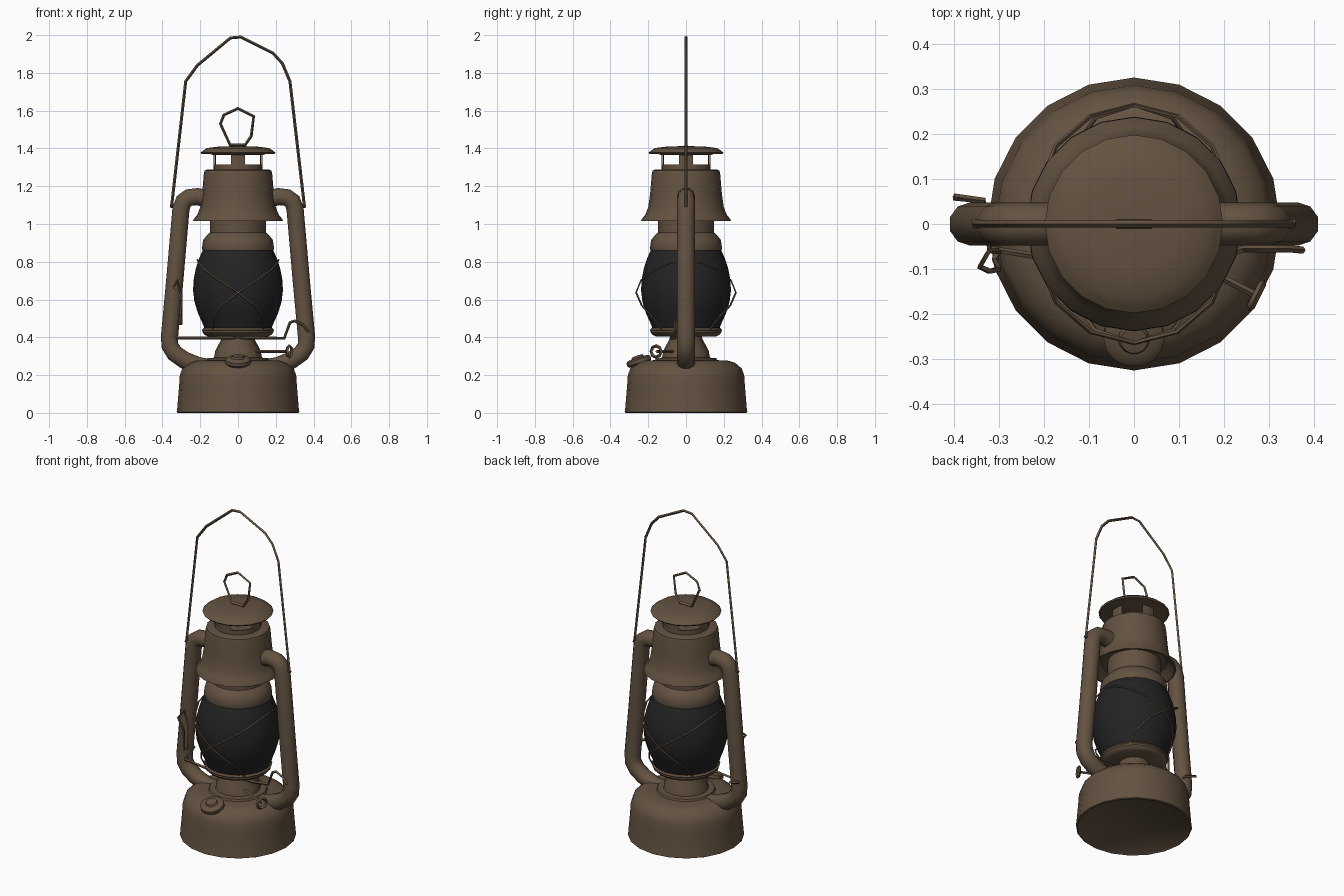
import bpy, bmesh, math
from mathutils import Matrix, Vector


def material(name, rgb):
    m = bpy.data.materials.new(name)
    m.diffuse_color = (*rgb, 1)
    return m


BROWN = material("aged brown metal", (0.125, 0.085, 0.052))
BLACK = material("dark glass", (0.017, 0.017, 0.018))


def finish(ob, mat, angle=35):
    ob.data.materials.clear()
    ob.data.materials.append(mat)
    bpy.ops.object.select_all(action='DESELECT')
    ob.select_set(True)
    bpy.context.view_layer.objects.active = ob
    bpy.ops.object.shade_smooth_by_angle(angle=math.radians(angle))
    return ob


def lathe(name, profile, mat=BROWN, seg=20, start=0.0, sweep=360.0, matrix=None):
    """Revolve (radius, z) points about z."""
    bm = bmesh.new()
    vs = [bm.verts.new((r * math.cos(math.radians(start)), r * math.sin(math.radians(start)), z))
          for r, z in profile]
    es = [bm.edges.new(p) for p in zip(vs, vs[1:])]
    bmesh.ops.spin(bm, geom=vs + es, cent=(0, 0, 0), axis=(0, 0, 1),
                   angle=math.radians(sweep), steps=seg, use_duplicate=False)
    bmesh.ops.remove_doubles(bm, verts=bm.verts, dist=1e-4)
    bmesh.ops.recalc_face_normals(bm, faces=bm.faces)
    if matrix:
        bm.transform(matrix)
    me = bpy.data.meshes.new(name)
    bm.to_mesh(me)
    bm.free()
    ob = bpy.data.objects.new(name, me)
    bpy.context.collection.objects.link(ob)
    return finish(ob, mat)


def tube(name, points, radius, res=0, closed=False):
    """Round rod swept along a list of points."""
    cu = bpy.data.curves.new(name, 'CURVE')
    cu.dimensions = '3D'
    cu.bevel_depth = radius
    cu.bevel_resolution = res
    cu.use_fill_caps = True
    sp = cu.splines.new('POLY')
    sp.points.add(len(points) - 1)
    for p, c in zip(sp.points, points):
        p.co = (*c, 1)
    sp.use_cyclic_u = closed
    ob = bpy.data.objects.new(name, cu)
    bpy.context.collection.objects.link(ob)
    bpy.ops.object.select_all(action='DESELECT')
    ob.select_set(True)
    bpy.context.view_layer.objects.active = ob
    bpy.ops.object.convert(target='MESH')
    return finish(bpy.context.view_layer.objects.active, BROWN, 50)


# Fuel tank with dished bottom
lathe("fuel_tank", [(0, 0.02), (0.31, 0.006), (0.318, 0), (0.325, 0.004), (0.322, 0.02),
                    (0.312, 0.14), (0.308, 0.2), (0.295, 0.235), (0.26, 0.265), (0.22, 0.277),
                    (0.165, 0.279), (0.16, 0.29), (0.13, 0.292), (0, 0.292)])

# Burner cone and gallery plate under the globe
lathe("burner", [(0.128, 0.285), (0.12, 0.33), (0.085, 0.395), (0.085, 0.42)], seg=16)
lathe("globe_plate", [(0, 0.405), (0.16, 0.405), (0.175, 0.412), (0.187, 0.425),
                      (0.187, 0.435), (0.172, 0.445), (0, 0.445)])

# Glass globe
lathe("globe", [(0, 0.43), (0.172, 0.43), (0.186, 0.47), (0.213, 0.53), (0.231, 0.59),
                (0.238, 0.65), (0.234, 0.71), (0.222, 0.77), (0.205, 0.82), (0.187, 0.86),
                (0, 0.86)], BLACK)

# Collar, inner chimney and flared hood
lathe("collar", [(0, 0.857), (0.187, 0.857), (0.191, 0.87), (0.185, 0.915), (0.165, 0.94),
                 (0.148, 0.955), (0.148, 1.1)])
lathe("hood", [(0.148, 1.06), (0.185, 1.06), (0.228, 1.015), (0.237, 1.017), (0.235, 1.025),
               (0.215, 1.05), (0.2, 1.09), (0.19, 1.16), (0.181, 1.265), (0.177, 1.282),
               (0.165, 1.288), (0.13, 1.288), (0.13, 1.315), (0.122, 1.315), (0.122, 1.295), (0, 1.295)])

# Vent posts and cap
for i, side in enumerate(("right", "back", "left", "front")):
    lathe("vent_post_" + side, [(0.13, 1.31), (0.13, 1.375), (0.123, 1.375), (0.123, 1.31)],
          seg=3, start=i * 90 - 17, sweep=34)
lathe("cap", [(0, 1.365), (0.13, 1.365), (0.15, 1.372), (0.192, 1.37), (0.198, 1.378),
              (0.185, 1.388), (0.165, 1.402), (0.1, 1.41), (0, 1.413)])

# Lifting ring on the cap
tube("cap_tab", [(-0.04, 0, 1.417), (0.04, 0, 1.417)], 0.01)
tube("cap_ring", [(x, 0, z) for x, z in
                  ((-0.04, 1.415), (-0.093, 1.53), (-0.075, 1.577), (0, 1.612),
                   (0.083, 1.57), (0.07, 1.465), (0.035, 1.415))], 0.008, closed=True)

# Carrying bail
tube("bail", [(x, 0, z) for x, z in
              ((-0.352, 1.09), (-0.277, 1.755), (-0.215, 1.84), (-0.04, 1.985), (0.015, 1.99),
               (0.185, 1.905), (0.235, 1.85), (0.275, 1.755), (0.352, 1.09))], 0.008)

# Side air tubes
for s, side in ((-1, "left"), (1, "right")):
    tube("air_tube_" + side, [(s * x, 0, z) for x, z in
         ((0.15, 1.13), (0.215, 1.145), (0.26, 1.14), (0.288, 1.12), (0.302, 1.08),
          (0.335, 0.7), (0.363, 0.4), (0.36, 0.355), (0.335, 0.315), (0.285, 0.28),
          (0.21, 0.25), (0.15, 0.24))], 0.048, 3)
    # Pivot ear holding the bail end
    tube("bail_pivot_" + side, [(s * 0.3, 0, 1.1), (s * 0.358, 0, 1.095)], 0.01)

# Crossed guard wires, front and back
for f, face in ((-1, "front"), (1, "back")):
    for s, lean in ((-1, "left"), (1, "right")):
        pts = []
        for deg, r, z in ((-48, 0.18, 0.43), (-38, 0.215, 0.5), (-20, 0.25, 0.57), (0, 0.264, 0.637),
                          (22, 0.258, 0.7), (45, 0.245, 0.755), (68, 0.225, 0.795), (90, 0.215, 0.81)):
            a = math.radians(deg)
            pts.append((s * r * math.sin(a), f * r * math.cos(a), z))
        tube("guard_wire_%s_%s" % (face, lean), pts, 0.005)
ring = [(0.183 * math.cos(a), 0.183 * math.sin(a), 0.44)
        for a in (math.tau * i / 20 for i in range(20))]
tube("guard_base_ring", ring, 0.009, closed=True)

# Globe lifting lever with its bent ends
tube("lift_lever", [(-0.4, 0.06, 0.45), (-0.335, 0.052, 0.43), (-0.32, -0.055, 0.396),
                    (-0.16, -0.08, 0.396), (0.16, -0.08, 0.396), (0.245, -0.055, 0.396),
                    (0.275, -0.055, 0.478), (0.3, -0.055, 0.487), (0.345, -0.055, 0.465),
                    (0.375, -0.058, 0.43)], 0.008)
tube("lever_catch", [(-0.3, -0.06, 0.47), (-0.31, -0.08, 0.47), (-0.3, -0.1, 0.6),
                     (-0.32, -0.105, 0.645), (-0.342, -0.095, 0.665), (-0.322, -0.06, 0.7),
                     (-0.3, -0.06, 0.63)], 0.007, closed=True)

# Wick adjuster rod with ring knob
tube("wick_rod", [(0.06, -0.05, 0.325), (0.265, -0.155, 0.325)], 0.008)
c, u = Vector((0.272, -0.158, 0.325)), Vector((0.45, 0.89, 0)).normalized()
tube("wick_knob", [c + 0.03 * (u * math.cos(a) + Vector((0, 0, 1)) * math.sin(a))
                   for a in (math.tau * i / 8 for i in range(8))], 0.009, closed=True)

# Tilted filler neck and cap
tilt = Matrix.Translation((0, -0.25, 0.275)) @ Matrix.Rotation(math.radians(18), 4, 'X')
lathe("filler_neck", [(0.058, -0.07), (0.05, -0.005)], seg=14, matrix=tilt)
lathe("filler_cap", [(0, -0.02), (0.058, -0.02), (0.068, -0.01), (0.068, 0.008), (0.058, 0.016),
                     (0.035, 0.018), (0.03, 0.028), (0, 0.03)], seg=14, matrix=tilt)
